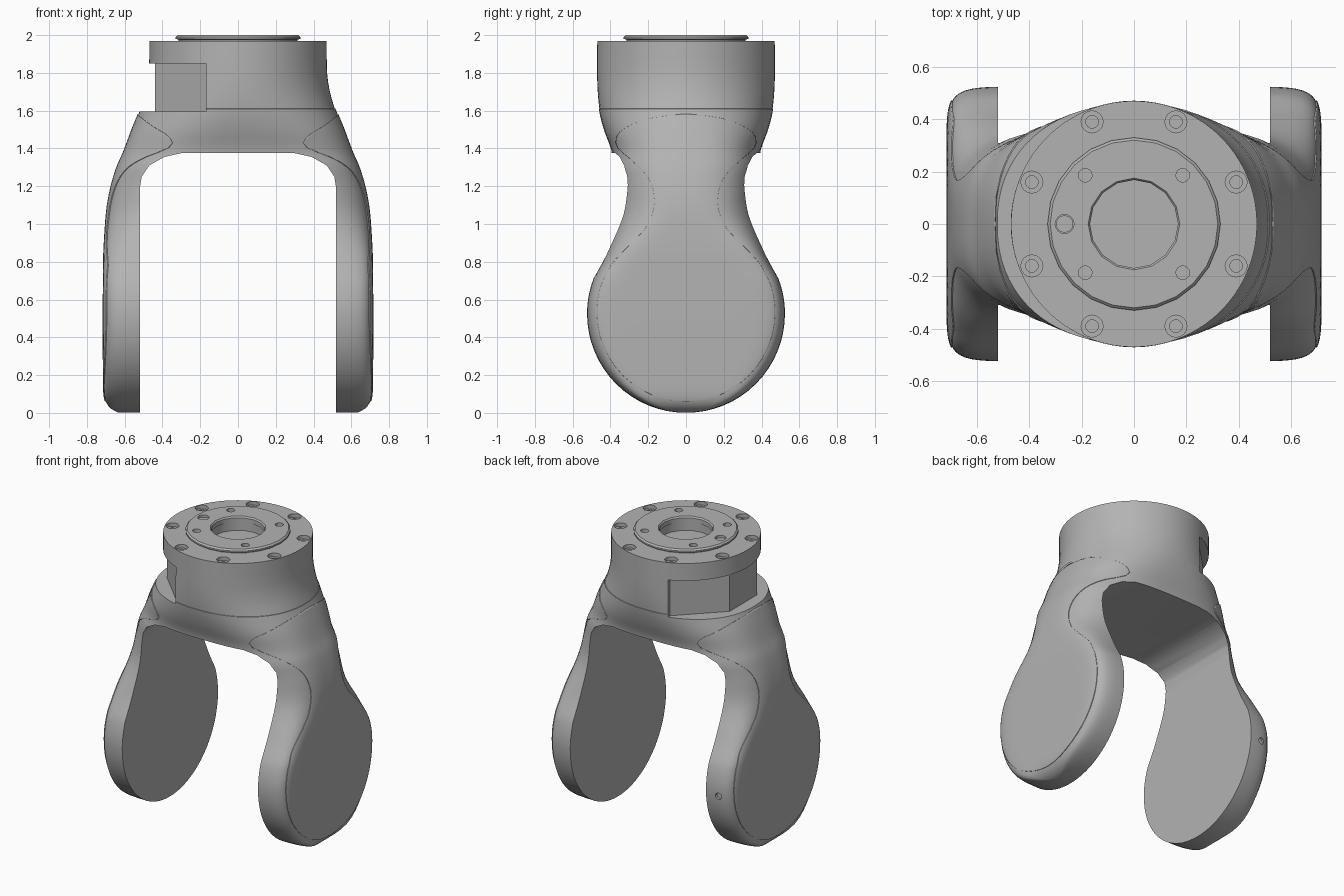
import bpy, bmesh
from math import sin, cos, pi, sqrt, radians

if "Cube" in bpy.data.objects:
    bpy.data.objects.remove(bpy.data.objects["Cube"])

grey = bpy.data.materials.new("machined_grey")
grey.use_nodes = True
GREY = (0.45, 0.45, 0.45, 1)
grey.diffuse_color = GREY
grey.node_tree.nodes["Principled BSDF"].inputs["Base Color"].default_value = GREY


def make(name, bm):
    bmesh.ops.recalc_face_normals(bm, faces=bm.faces[:])
    mesh = bpy.data.meshes.new(name)
    bm.to_mesh(mesh)
    bm.free()
    mesh.materials.append(grey)
    obj = bpy.data.objects.new(name, mesh)
    bpy.context.collection.objects.link(obj)
    return obj


def loft(bm, rings):
    """Skin closed rings of points and cap both ends."""
    loops = [[bm.verts.new(p) for p in ring] for ring in rings]
    for lo, hi in zip(loops, loops[1:]):
        for i in range(len(lo)):
            j = (i + 1) % len(lo)
            bm.faces.new((lo[i], lo[j], hi[j], hi[i]))
    bm.faces.new(loops[0])
    bm.faces.new(loops[-1])


def circle(r, z, n, x=0, y=0):
    return [(x + r * cos(2 * pi * i / n), y + r * sin(2 * pi * i / n), z) for i in range(n)]


def cut(target, cutter):
    cutter.hide_render = True
    mod = target.modifiers.new("cut", "BOOLEAN")
    mod.operation = "DIFFERENCE"
    mod.solver = "EXACT"
    mod.object = cutter
    bpy.context.view_layer.objects.active = target
    bpy.ops.object.modifier_apply(modifier=mod.name)
    bpy.data.objects.remove(cutter)


def smooth(obj, angle):
    bpy.ops.object.select_all(action="DESELECT")
    obj.select_set(True)
    bpy.context.view_layer.objects.active = obj
    bpy.ops.object.shade_smooth_by_angle(angle=radians(angle))


def curve(table, z):
    """Smooth interpolation through (height, value) pairs."""
    if z <= table[0][0]:
        return table[0][1]
    for i in range(len(table) - 1):
        (z0, v0), (z1, v1) = table[i], table[i + 1]
        if z <= z1:
            zp, vp = table[max(i - 1, 0)]
            zn, vn = table[min(i + 2, len(table) - 1)]
            t, h = (z - z0) / (z1 - z0), z1 - z0
            m0, m1 = h * (v1 - vp) / (z1 - zp), h * (vn - v0) / (zn - z0)
            return ((2*t**3 - 3*t*t + 1) * v0 + (t**3 - 2*t*t + t) * m0
                    + (3*t*t - 2*t**3) * v1 + (t**3 - t*t) * m1)
    return table[-1][1]


# Half width, half depth and squareness of the horizontal section by height
WIDTH = [(0, .63), (.02, .67), (.06, .70), (.13, .71), (.8, .71), (1, .70), (1.1, .69), (1.2, .67),
         (1.3, .64), (1.38, .605), (1.5, .56), (1.6, .52), (1.7, .49), (1.8, .475), (1.97, .473)]
DEPTH = [(.7, .497), (.84, .424), (.95, .388), (1.05, .376), (1.2, .38), (1.3, .395),
         (1.38, .393), (1.5, .435), (1.6, .46), (1.75, .473), (1.97, .473)]
SQUARE = [(.6, 12), (.7, 11), (.84, 8), (.95, 5), (1.05, 3.5), (1.2, 3), (1.38, 2.8), (1.6, 2.2),
          (1.75, 2), (1.97, 2)]
R = .525


def section(z):
    depth = sqrt(max(R * R - (z - R) ** 2, 0)) if z < .7 else curve(DEPTH, z)
    return curve(WIDTH, z), depth, curve(SQUARE, z)


def ring(z, scale=1.0, count=72):
    a, b, n = section(z)
    pts = []
    for i in range(count):
        c, s = cos(2 * pi * i / count), sin(2 * pi * i / count)
        x, y = abs(c) ** (2 / n) * a * scale, abs(s) ** (2 / n) * b * scale
        pts.append((x if c > 0 else -x, y if s > 0 else -y, z))
    return pts


# Fork body: discs, necks and round head as one skin with a fine seam
heights = [R * (1 - cos(pi / 2 * i / 16)) for i in range(1, 17)]
heights[0] = .001
heights += [R + .031 * i for i in range(1, 35)]
rings = [ring(z) for z in heights] + [ring(1.61), ring(1.611, .993)]
rings += [ring(z, .993) for z in (1.64, 1.67, 1.7, 1.75, 1.8, 1.88, 1.97)]
bm = bmesh.new()
loft(bm, rings)
body = make("fork_body", bm)

# Arched opening between the arms
half = [(.52, -.1), (.52, 1.19), (.51, 1.25), (.47, 1.31), (.39, 1.355), (.3, 1.375)]
arch = half + [(-x, z) for x, z in reversed(half)]
bm = bmesh.new()
loft(bm, [[(x, y, z) for x, z in arch] for y in (-1, 1)])
cut(body, make("opening_cutter", bm))

# Faceted relief on one side of the head, leaving a ledge
edge = [(-.17, .8), (-.8, .8), (-.8, -.8), (-.17, -.8), (-.17, -.42), (-.44, -.15),
        (-.44, .15), (-.17, .42)]
bm = bmesh.new()
loft(bm, [[(x, y, z) for x, y in edge] for z in (1.595, 1.85)])
cut(body, make("relief_cutter", bm))

# Counterbored bolt holes round the flange, central well
bolts = [(sx * x, sy * y) for x, y in ((.16, .39), (.39, .16)) for sx in (-1, 1) for sy in (-1, 1)]
bm = bmesh.new()
for x, y in bolts:
    loft(bm, [circle(r, z, 16, x, y) for r, z in ((.024, 1.9), (.024, 1.945), (.042, 1.945), (.042, 2.1))])
loft(bm, [circle(.175, z, 16) for z in (1.9, 2.1)])
cut(body, make("bolt_cutter", bm))

# Small dimple on the rear edge of one disc
bm = bmesh.new()
loft(bm, [[(x - .61, y, z + .5) for x, z, _ in circle(.022, 0, 12)] for y in (.5, .6)])
cut(body, make("dimple_cutter", bm))
smooth(body, 30)

# Raised mounting ring with chamfered rim, bore and screw holes
bm = bmesh.new()
loft(bm, [circle(r, z, 24) for r, z in ((.315, 1.96), (.315, 1.975), (.33, 1.98), (.33, 1.99), (.32, 2))])
cap = make("mounting_ring", bm)
bm = bmesh.new()
loft(bm, [circle(r, z, 16) for r, z in ((.168, 1.9), (.168, 1.99), (.182, 2.01))])
for sx in (-1, 1):
    for sy in (-1, 1):
        loft(bm, [circle(.026, z, 14, .186 * sx, .186 * sy) for z in (1.965, 2.1)])
loft(bm, [circle(.036, z, 16, -.265, 0) for z in (1.975, 2.1)])
cut(cap, make("ring_cutter", bm))
smooth(cap, 25)

# Locating pin
bm = bmesh.new()
loft(bm, [circle(.033, z, 16, -.265, 0) for z in (1.965, 1.985)])
smooth(make("locating_pin", bm), 30)

# Thin cover panels following the outside of each arm
PANEL = [(.7, .437), (.78, .395), (.85, .335), (.92, .265), (.98, .212), (1.08, .17), (1.18, .173),
         (1.26, .21), (1.35, .30), (1.4, .355), (1.45, .368), (1.5, .33), (1.56, .18), (1.58, .01)]
rows = [.53 - .47 * cos(pi / 2 * i / 12) for i in range(13)] + [.53 + .025 * i for i in range(1, 40)]
rows += [1.52, 1.535, 1.55, 1.56, 1.57, 1.58]
for side, name in ((1, "left_cover_panel"), (-1, "right_cover_panel")):
    bm = bmesh.new()
    grid = []
    for z in rows:
        a, b, n = section(z)
        w = max(sqrt(max(.47 ** 2 - (z - .53) ** 2, 0)), .01) if z < .7 else curve(PANEL, z)
        line = []
        for k in range(-12, 13):
            y = w * sin(pi / 2 * k / 12)
            x = a * max(1 - abs(y / b) ** n, 0) ** (1 / n)
            line.append(bm.verts.new((side * x, y, z)))
        grid.append(line)
    for lo, hi in zip(grid, grid[1:]):
        for i in range(len(lo) - 1):
            bm.faces.new((lo[i], lo[i + 1], hi[i + 1], hi[i]))
    panel = make(name, bm)
    if panel.data.polygons[200].normal.x * side < 0:
        panel.data.flip_normals()
    mod = panel.modifiers.new("thickness", "SOLIDIFY")
    mod.thickness = .009
    mod.offset = 0
    smooth(panel, 35)
